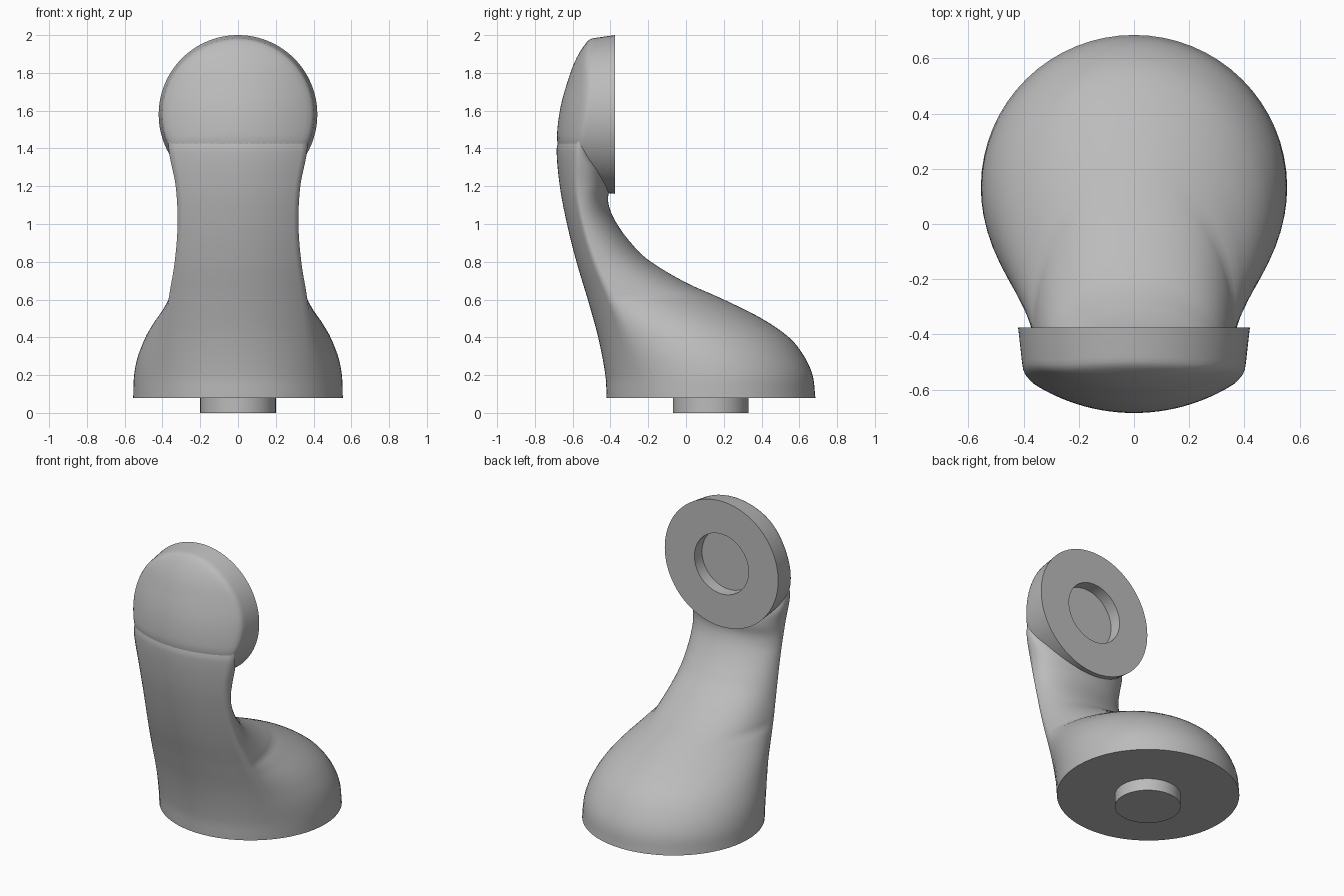
import bpy, bmesh, math
from mathutils import Vector

cube = bpy.data.objects.get("Cube")
if cube:
    bpy.data.objects.remove(cube, do_unlink=True)

grey = bpy.data.materials.new("plain grey")
grey.use_nodes = True
COLOUR = (0.5, 0.5, 0.5, 1)
grey.diffuse_color = COLOUR
grey.node_tree.nodes["Principled BSDF"].inputs["Base Color"].default_value = COLOUR

# Side profiles and half widths, each as (height, value)
FRONT = [(.08, -.42), (.2, -.427), (.4, -.465), (.6, -.52), (.8, -.58), (1, -.63),
         (1.2, -.668), (1.4, -.685), (1.6, -.668), (1.8, -.612), (1.9, -.568), (2, -.5)]
BACK = [(.08, .685), (.2, .67), (.3, .625), (.4, .545), (.5, .4), (.6, .2), (.69, 0),
        (.81, -.2), (.91, -.3), (1, -.365), (1.07, -.4), (1.13, -.413), (1.2, -.405),
        (1.28, -.42), (1.38, -.48), (1.55, -.52)]
EDGE = [(.08, .4), (.4, .385), (.6, .367), (.8, .335), (1, .32), (1.2, .33),
        (1.4, .367), (1.55, .36)]
BULGE = [(.08, .555), (.2, .55), (.3, .53), (.4, .49), (.47, .45), (.55, .395),
         (.6, .367), (.7, .3)]

DISC_Z, DISC_BACK, DISC_R = 1.58, -.375, .42
BASE_Y, BASE_Z, HOLE_R, STEP = .13, .08, .2, .08


def clamp(v):
    return max(0, min(1, v))


def curve(points, z):
    """Smooth curve through the given points."""
    z = max(points[0][0], min(points[-1][0], z))
    last = len(points) - 1
    i = next(k for k in range(last) if z <= points[k + 1][0])

    def slope(k):
        a, b = points[max(k - 1, 0)], points[min(k + 1, last)]
        return (b[1] - a[1]) / (b[0] - a[0])

    (z0, v0), (z1, v1) = points[i], points[i + 1]
    h = z1 - z0
    t = (z - z0) / h
    s = 1 - t
    return (v0 * (1 + 2 * t) * s * s + v1 * (3 - 2 * t) * t * t
            + h * t * s * (slope(i) * s - slope(i + 1) * t))


def sheet(x, z):
    """Front surface: an arc that follows the front profile."""
    radius = .555 + .125 * clamp((z - BASE_Z) / 1.3)
    return curve(FRONT, z) + radius - math.sqrt(radius * radius - x * x)


def loft(name, rings, angle):
    """Joins rings of points and closes both ends."""
    bm = bmesh.new()
    loops = [[bm.verts.new(p) for p in ring] for ring in rings]
    n = len(loops[0])
    for a, b in zip(loops, loops[1:]):
        for i in range(n):
            j = (i + 1) % n
            bm.faces.new((a[i], a[j], b[j], b[i]))
    bm.faces.new(loops[0][::-1])
    bm.faces.new(loops[-1])
    bmesh.ops.recalc_face_normals(bm, faces=bm.faces)
    mesh = bpy.data.meshes.new(name)
    bm.to_mesh(mesh)
    bm.free()
    obj = bpy.data.objects.new(name, mesh)
    bpy.context.collection.objects.link(obj)
    mesh.materials.append(grey)
    bpy.ops.object.select_all(action='DESELECT')
    obj.select_set(True)
    bpy.context.view_layer.objects.active = obj
    bpy.ops.object.shade_smooth_by_angle(angle=math.radians(angle))
    return obj


def body_ring(z, front_steps=24, rear_steps=48):
    """Level section: shallow front arc, then a rounded rear."""
    w = curve(EDGE, z)
    wide = max(w, curve(BULGE, z))
    sink = .03 * clamp((z - 1.4) / .15)
    ring = []
    for i in range(front_steps):
        x = -w + 2 * w * i / front_steps
        ring.append(Vector((x, sheet(x, z) + sink, z)))
    side_y = sheet(w, z) + sink
    start = math.asin(w / wide)
    depth = (curve(BACK, z) - side_y) / (1 + math.cos(start))
    centre = curve(BACK, z) - depth
    power = 1 - .4 * clamp((z - 1.05) / .25)
    for i in range(rear_steps):
        a = start + (2 * math.pi - 2 * start) * i / rear_steps
        c = -math.cos(a)
        y = centre + depth * math.copysign(abs(c) ** power, c)
        ring.append(Vector((wide * math.sin(a), y, z)))
    return ring


# Foot and neck
LEVELS = 80
loft("foot_and_neck",
     [body_ring(BASE_Z + (1.55 - BASE_Z) * i / LEVELS) for i in range(LEVELS + 1)], 75)


# Head disc with round socket in its back
def disc_ring(r, y=None, back_off=0, n=96):
    ring = []
    for i in range(n):
        a = 2 * math.pi * i / n
        x, z = r * math.cos(a), DISC_Z + r * math.sin(a)
        depth = y
        if y is None:
            depth = sheet(x, z) + back_off + .03 * clamp((1.45 - z) / .15)
        ring.append(Vector((x, depth, z)))
    return ring


head = [disc_ring(HOLE_R, DISC_BACK - STEP), disc_ring(HOLE_R, DISC_BACK),
        disc_ring(DISC_R, DISC_BACK)]
head += [disc_ring(r, back_off=off) for r, off in
         ((.405, .03), (.402, .015), (.396, .006), (.385, .001))]
head += [disc_ring(.36 * (1 - k / 12)) for k in range(12)]
loft("head_disc", head, 40)


# Peg under the foot
def peg_ring(z, n=64):
    return [Vector((HOLE_R * math.cos(2 * math.pi * i / n),
                    BASE_Y + HOLE_R * math.sin(2 * math.pi * i / n), z)) for i in range(n)]


loft("peg", [peg_ring(0), peg_ring(BASE_Z)], 40)
